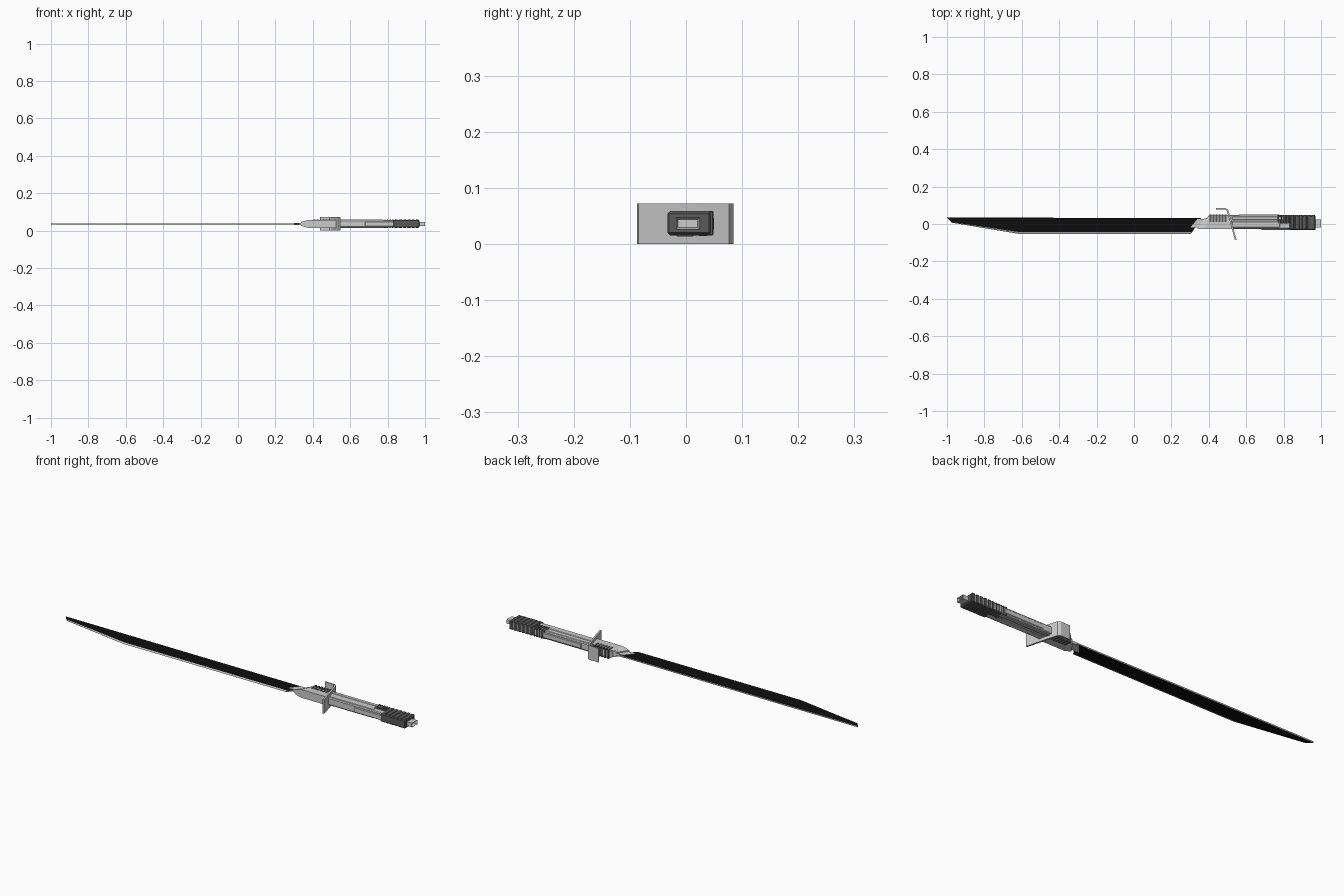
import bpy, bmesh

if "Cube" in bpy.data.objects:
    bpy.data.objects.remove(bpy.data.objects["Cube"])

ZC = 0.036  # mid height of the sword


def material(name, v):
    m = bpy.data.materials.new(name)
    m.diffuse_color = (v, v, v, 1)
    m.use_nodes = True
    m.node_tree.nodes["Principled BSDF"].inputs["Base Color"].default_value = m.diffuse_color
    return m


black = material("blade_black", 0.004)
dark = material("grip_dark", 0.1)


def make(name, verts, faces, mat=None, bevel=0):
    me = bpy.data.meshes.new(name)
    me.from_pydata(verts, [], faces)
    bm = bmesh.new()
    bm.from_mesh(me)
    bmesh.ops.recalc_face_normals(bm, faces=bm.faces)
    bm.to_mesh(me)
    bm.free()
    ob = bpy.data.objects.new(name, me)
    bpy.context.collection.objects.link(ob)
    if mat:
        me.materials.append(mat)
    if bevel:
        b = ob.modifiers.new("chamfer", 'BEVEL')
        b.width, b.segments = bevel, 1
    return ob


def loft(name, rings, mat=None, bevel=0):
    n = len(rings[0])
    verts = [p for r in rings for p in r]
    faces = [tuple(range(n)), tuple(range(len(verts) - n, len(verts)))]
    for i in range(len(rings) - 1):
        for j in range(n):
            k = (j + 1) % n
            faces.append((i*n + j, i*n + k, (i+1)*n + k, (i+1)*n + j))
    return make(name, verts, faces, mat, bevel)


def prism(name, pts, z0, z1, mat=None, bevel=0):
    return loft(name, [[(x, y, z) for x, y in pts] for z in (z0, z1)], mat, bevel)


def box(name, x0, x1, y0, y1, z0, z1, mat=None, bevel=0):
    return prism(name, [(x0, y0), (x1, y0), (x1, y1), (x0, y1)], z0, z1, mat, bevel)


# Blade: flat black sides, grey spine and a ground cutting edge
rings = []
for xs, ys, xe, ye in [(-1, .035, -.975, .007), (-.62, .034, -.615, -.053),
                       (.358, .031, .305, -.053)]:
    t = 0.0035
    f = 0.88
    xi, yi = xs + (xe - xs)*f, ys + (ye - ys)*f
    rings.append([(xs, ys, ZC + t), (xs, ys, ZC - t), (xi, yi, ZC - t),
                  (xe, ye, ZC), (xi, yi, ZC + t)])
blade = loft("blade", rings)
blade.data.materials.append(material("steel", 0.5))
blade.data.materials.append(black)
for p in blade.data.polygons:
    if abs(p.normal.z) > 0.999:
        p.material_index = 1

# Tang joining blade and collar
prism("tang", [(.30, -.02), (.42, -.02), (.42, .028), (.34, .028)], ZC - .006, ZC + .006)

# Collar with slanted, tapering nose
loft("collar", [
    [(.338, -.025, ZC - .011), (.375, .028, ZC - .011), (.375, .028, ZC + .011), (.338, -.025, ZC + .011)],
    [(.375, -.027, ZC - .021), (.405, .036, ZC - .021), (.405, .036, ZC + .021), (.375, -.027, ZC + .021)],
    [(.525, -.027, ZC - .021), (.525, .036, ZC - .021), (.525, .036, ZC + .021), (.525, -.027, ZC + .021)]])
prism("collar_spine", [(.38, .012), (.52, .012), (.52, .047), (.40, .047)], ZC - .017, ZC + .017)
for i in range(6):
    x = .405 + i*.016
    box("collar_rib", x, x + .009, .012, .05, ZC - .023, ZC + .023, dark)

# Bent hand guard plate
outer = [(.438, .085), (.490, .085), (.503, .077), (.520, .020), (.548, -.085)]
inner = [(.540, -.087), (.511, .020), (.496, .071), (.488, .078), (.438, .078)]
prism("guard", outer + inner, 0, .072)

# Handle core with raised side panels
box("handle_core", .51, .96, -.026, .047, ZC - .018, ZC + .020, bevel=.004)
for s in (-1, 1):
    z = ZC + s*.019
    box("handle_panel", .525, .78, -.018, .014, z - .0035, z + .0035, bevel=.002)
    box("handle_strip", .525, .80, .022, .040, z - .003, z + .003, bevel=.002)
box("handle_belly", .68, .84, -.032, -.02, ZC - .014, ZC + .014, bevel=.003)
box("handle_back", .56, .78, .04, .050, ZC - .013, ZC + .013, bevel=.003)

# Dark ribbed grip
box("grip_sleeve", .83, .97, -.033, .044, ZC - .019, ZC + .021, dark, .003)
for i in range(5):
    x = .768 + i*.0135
    box("grip_front_rib", x, x + .009, .002, .048, ZC - .021, ZC + .023, dark, .0015)
for i in range(6):
    x = .838 + i*.0225
    box("grip_rear_rib", x, x + .017, -.030, .049, ZC - .021, ZC + .023, dark, .002)

# Hollow pommel
pommel = box("pommel", .965, 1.0, -.018, .024, .026, .047)
bm = bmesh.new()
bm.from_mesh(pommel.data)
end = [f for f in bm.faces if f.normal.x > .9]
bmesh.ops.inset_region(bm, faces=end, thickness=.005)
bmesh.ops.translate(bm, verts=end[0].verts[:], vec=(-.018, 0, 0))
bm.to_mesh(pommel.data)
bm.free()
